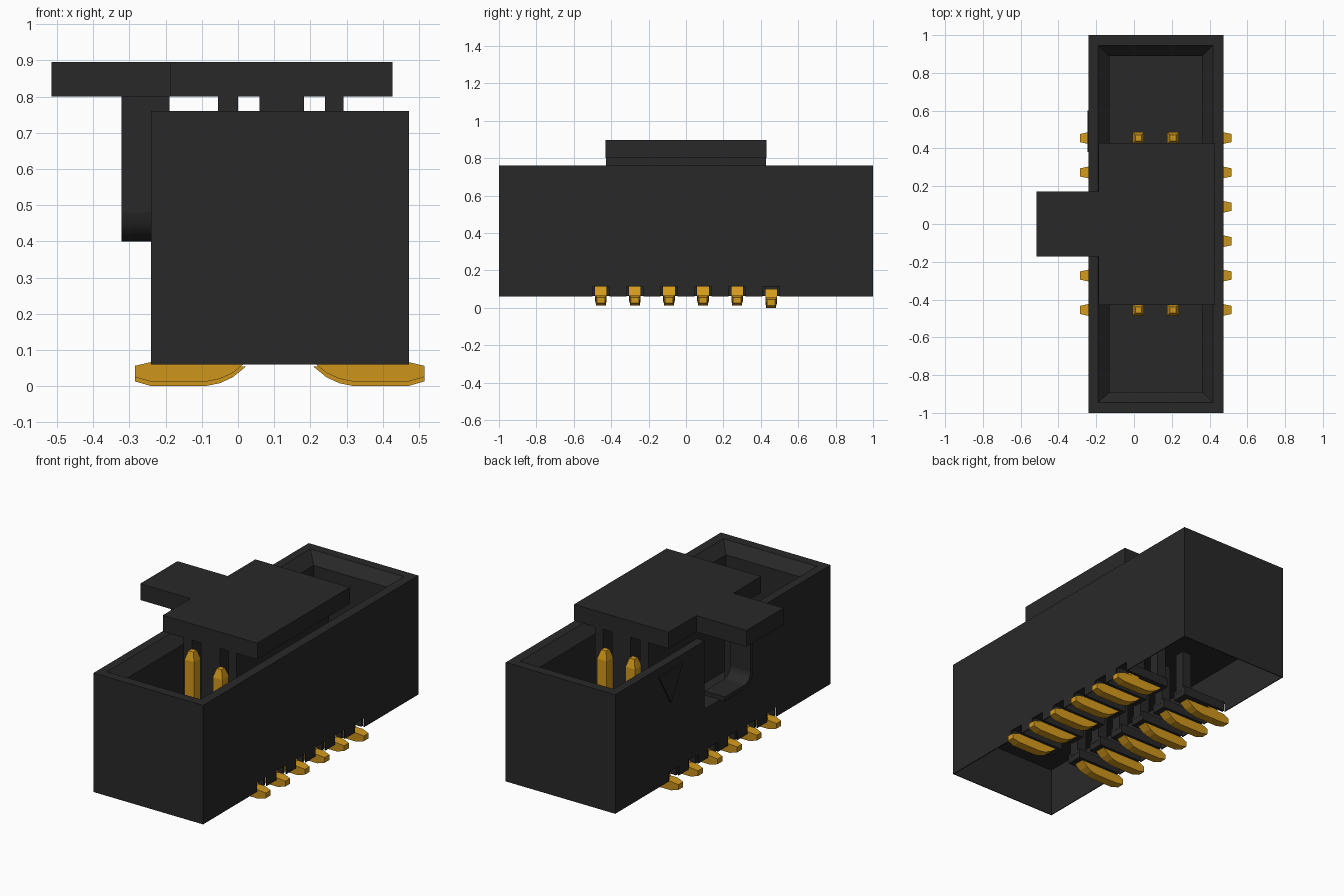
import bpy
import bmesh

if "Cube" in bpy.data.objects:
    bpy.data.objects.remove(bpy.data.objects["Cube"], do_unlink=True)


def material(name, colour):
    m = bpy.data.materials.new(name)
    m.use_nodes = True
    m.diffuse_color = colour
    m.node_tree.nodes["Principled BSDF"].inputs["Base Color"].default_value = colour
    return m


BLACK = material("black plastic", (0.0215, 0.0215, 0.0215, 1))
GOLD = material("gold metal", (0.65, 0.32, 0.012, 1))


def finish(name, bm, mat):
    bmesh.ops.recalc_face_normals(bm, faces=bm.faces)
    mesh = bpy.data.meshes.new(name)
    bm.to_mesh(mesh)
    bm.free()
    mesh.materials.append(mat)
    ob = bpy.data.objects.new(name, mesh)
    bpy.context.scene.collection.objects.link(ob)
    return ob


def loft(bm, rings):
    """Skin rectangles (x0, x1, y0, y1, z) and cap both ends."""
    loops = [[bm.verts.new(p) for p in ((a, c, z), (b, c, z), (b, d, z), (a, d, z))]
             for a, b, c, d, z in rings]
    for lo, hi in zip(loops, loops[1:]):
        for i in range(4):
            j = (i + 1) % 4
            bm.faces.new((lo[i], lo[j], hi[j], hi[i]))
    bm.faces.new(loops[0][::-1])
    bm.faces.new(loops[-1])


def box(bm, x0, x1, y0, y1, z0, z1):
    loft(bm, [(x0, x1, y0, y1, z0), (x0, x1, y0, y1, z1)])


def prism(bm, points, offset):
    """Extrude a flat outline of 3D points; returns all its vertices."""
    base = [bm.verts.new(p) for p in points]
    face = bm.faces.new(base)
    new = bmesh.ops.extrude_face_region(bm, geom=[face], use_keep_orig=True)
    moved = [v for v in new["geom"] if isinstance(v, bmesh.types.BMVert)]
    bmesh.ops.translate(bm, verts=moved, vec=offset)
    return base + moved


MID = 0.115
ROWS = [0.182 * (i - 2.5) for i in range(6)]
CEILING, FLOOR = 0.345, 0.36

# Shell: thin-walled skirt below, chamfered cavity above
bm = bmesh.new()
loft(bm, [(-0.235, 0.468, -0.995, 0.995, CEILING),
          (-0.235, 0.468, -0.995, 0.995, 0.06),
          (-0.24, 0.473, -1, 1, 0.06),
          (-0.24, 0.473, -1, 1, 0.76),
          (-0.19, 0.418, -0.945, 0.945, 0.76),
          (-0.13, 0.363, -0.89, 0.89, 0.7),
          (-0.13, 0.363, -0.89, 0.89, FLOOR)])
shell = finish("shell", bm, BLACK)

# Cutter: keyway in one long wall and slots over the feet
bm = bmesh.new()
box(bm, -0.3, -0.1, -0.17, 0.17, FLOOR, 0.9)
for y in ROWS:
    box(bm, -0.3, -0.21, y - 0.045, y + 0.045, 0.03, 0.115)
    box(bm, 0.44, 0.53, y - 0.045, y + 0.045, 0.03, 0.115)
cutter = finish("slot_cutter", bm, BLACK)
cutter.hide_render = True
cutter.hide_viewport = True
cutter.display_type = 'WIRE'
cut = shell.modifiers.new("slots", 'BOOLEAN')
cut.operation = 'DIFFERENCE'
cut.solver = 'EXACT'
cut.object = cutter

# Raised triangle marking the first contact
bm = bmesh.new()
prism(bm, [(-0.239, 0.38, 0.71), (-0.239, 0.6, 0.71), (-0.239, 0.49, 0.52)],
      (-0.008, 0, 0))
finish("first_contact_mark", bm, BLACK)

# Pick-up cap: T-shaped plate with walls reaching between the contacts
bm = bmesh.new()
outline = [(-0.188, -0.43), (0.427, -0.43), (0.427, 0.43), (-0.188, 0.43),
           (-0.188, 0.173), (-0.515, 0.173), (-0.515, -0.173), (-0.188, -0.173)]
prism(bm, [(x, y, 0.8) for x, y in outline], (0, 0, 0.096))
finish("cap_plate", bm, BLACK)

bm = bmesh.new()
for x0, x1 in ((-0.055, 0), (0.06, 0.182), (0.24, 0.292)):
    box(bm, x0, x1, -0.429, 0.429, FLOOR, 0.81)
finish("cap_legs", bm, BLACK)


# Hooked key guard: one upright arm curling into a short base
def hook_path(side, bottom, radius):
    bend = [(1, 0), (0.92, 0.38), (0.71, 0.71), (0.38, 0.92), (0, 1)]
    return [(-side, 0.805)] + [(radius - side - radius * c, bottom + radius - radius * s)
                               for c, s in bend] + [(0.1, bottom)]


bm = bmesh.new()
hook = hook_path(0.165, 0.4, 0.08) + hook_path(0.14, 0.425, 0.055)[::-1]
prism(bm, [(-0.322, y, z) for y, z in hook], (0.132, 0, 0))
guard = finish("key_guard", bm, BLACK)
for p in guard.data.polygons:
    p.use_smooth = abs(p.normal.x) < 0.5 and 0.01 < abs(p.normal.z) < 0.99


# Contacts: boat-shaped gold foot and pointed gold post on a black carrier
def place(bm, side, y, drop=0):
    for v in bm.verts:
        v.co.x = MID + side * (v.co.x - MID)
        v.co.y += y
        v.co.z += drop


FOOT = [(-0.285, 0.025), (-0.24, 0.012), (-0.09, 0.012), (-0.05, 0.02), (-0.015, 0.036),
        (0.022, 0.066), (-0.14, 0.066), (-0.14, 0.113), (-0.17, 0.113), (-0.2, 0.066),
        (-0.242, 0.066), (-0.285, 0.056)]
POST, HALF, TIP = 0.023, 0.031, 0.016
for side, sx in (("right", 1), ("left", -1)):
    for i, y in enumerate(ROWS):
        bm = bmesh.new()
        for v in prism(bm, [(x, -0.031, z) for x, z in FOOT], (0, 0.062, 0)):
            if v.co.x < -0.26:
                v.co.y *= 0.7
            elif v.co.z < 0.03:
                v.co.y *= 0.85
        place(bm, sx, y, -0.012 if i == 5 else 0)
        finish(f"{side}_foot_{i + 1}", bm, GOLD)

        bm = bmesh.new()
        top = 0.755 if (sx == 1 and i == 0) else 0.7
        loft(bm, [(POST - HALF, POST + HALF, -HALF, HALF, CEILING),
                  (POST - HALF, POST + HALF, -HALF, HALF, top - 0.05),
                  (POST - TIP, POST + TIP, -TIP, TIP, top)])
        place(bm, sx, y)
        finish(f"{side}_post_{i + 1}", bm, GOLD)

        # Carrier: core, two side rails and a sleeve round the post
        bm = bmesh.new()
        box(bm, -0.135, 0.052, -0.047, 0.047, 0.064, 0.118)
        for rail in (-0.039, 0.039):
            box(bm, -0.232, -0.135, rail - 0.008, rail + 0.008, 0.064, 0.118)
        box(bm, POST - 0.03, POST + 0.03, -0.03, 0.03, 0.1, FLOOR - 0.005)
        place(bm, sx, y)
        finish(f"{side}_carrier_{i + 1}", bm, BLACK)
